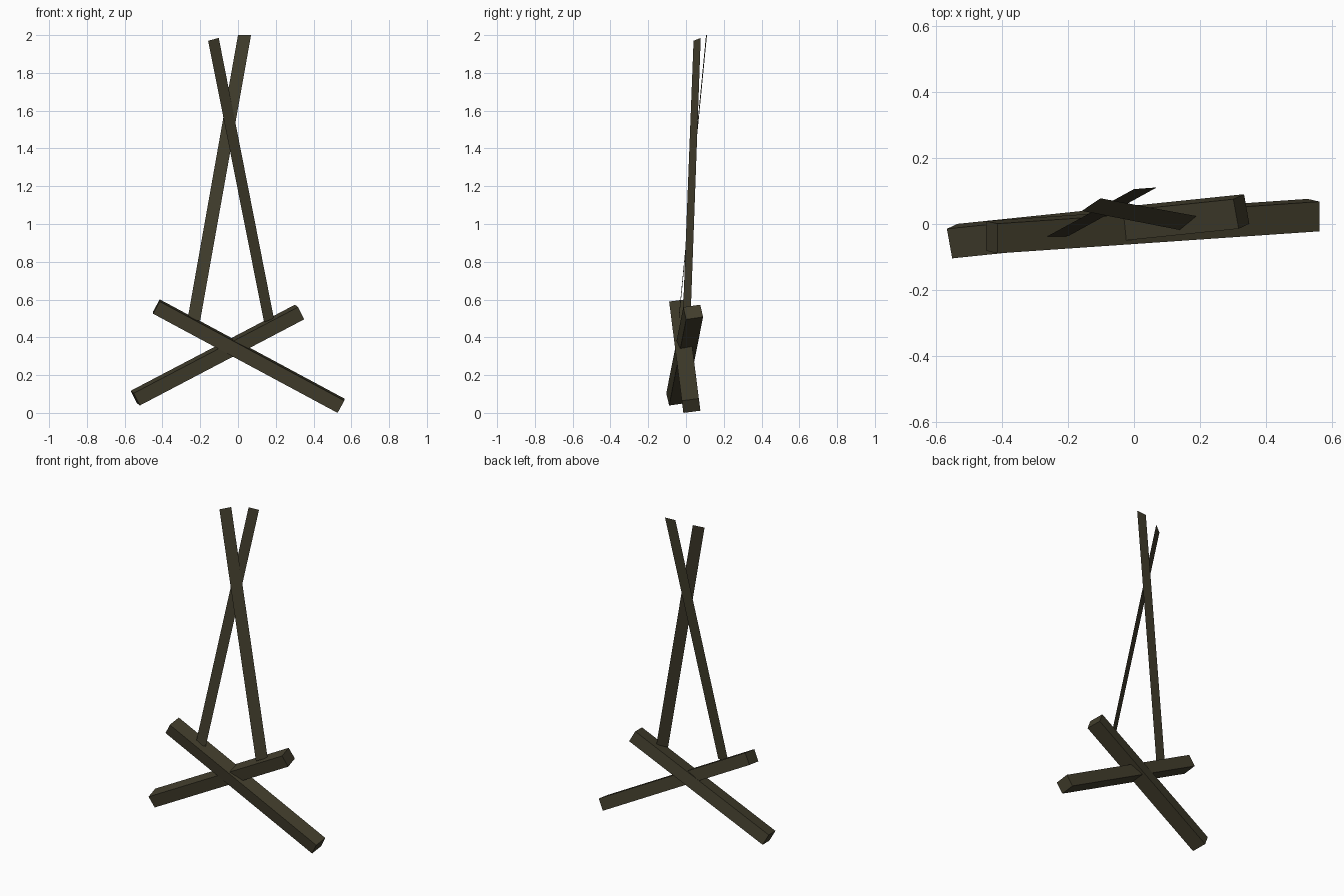
import bpy, bmesh
from mathutils import Vector, Matrix

if "Cube" in bpy.data.objects:
    bpy.data.objects.remove(bpy.data.objects["Cube"])

wood = bpy.data.materials.new("dark_wood")
wood.diffuse_color = (0.055, 0.048, 0.026, 1)
wood.use_nodes = True
wood.node_tree.nodes["Principled BSDF"].inputs["Base Color"].default_value = wood.diffuse_color


def finish(name, bm):
    mesh = bpy.data.meshes.new(name)
    bm.to_mesh(mesh)
    bm.free()
    mesh.materials.append(wood)
    obj = bpy.data.objects.new(name, mesh)
    bpy.context.collection.objects.link(obj)
    return obj


def beam(name, start, end, side, depth, height):
    """Square-cut beam between two end centres, rolled so its depth follows side."""
    start, end = Vector(start), Vector(end)
    x = (end - start).normalized()
    side = Vector(side)
    y = (side - x * side.dot(x)).normalized()
    z = x.cross(y)
    frame = Matrix((x, y, z)).transposed().to_4x4()
    size = Matrix.Diagonal(((end - start).length, depth, height, 1))
    bm = bmesh.new()
    bmesh.ops.create_cube(bm, size=1,
                          matrix=Matrix.Translation((start + end) / 2) @ frame @ size)
    finish(name, bm)


def slat(name, corners):
    """Paper-thin flat slat."""
    bm = bmesh.new()
    bm.faces.new([bm.verts.new(c) for c in corners])
    finish(name, bm)


# Crossed base beams
beam("base_beam_front", (-0.432, -0.04, 0.563), (0.545, 0.027, 0.038),
     (0, 0.09, 0.0115), 0.091, 0.074)
beam("base_beam_back", (-0.544, -0.052, 0.078), (0.326, 0.038, 0.534),
     (-0.016, 0.09, 0.013), 0.092, 0.074)

# Tall crossed slats rising from the upper beam ends
slat("upright_slat_left", [(-0.268, -0.04, 0.49), (-0.2, -0.037, 0.49),
                           (0.069, 0.111, 2.0), (0.0, 0.106, 2.0)])
slat("upright_slat_right", [(0.138, -0.018, 0.48), (0.19, 0.024, 0.50),
                            (-0.102, 0.078, 1.985), (-0.158, 0.04, 1.97)])
